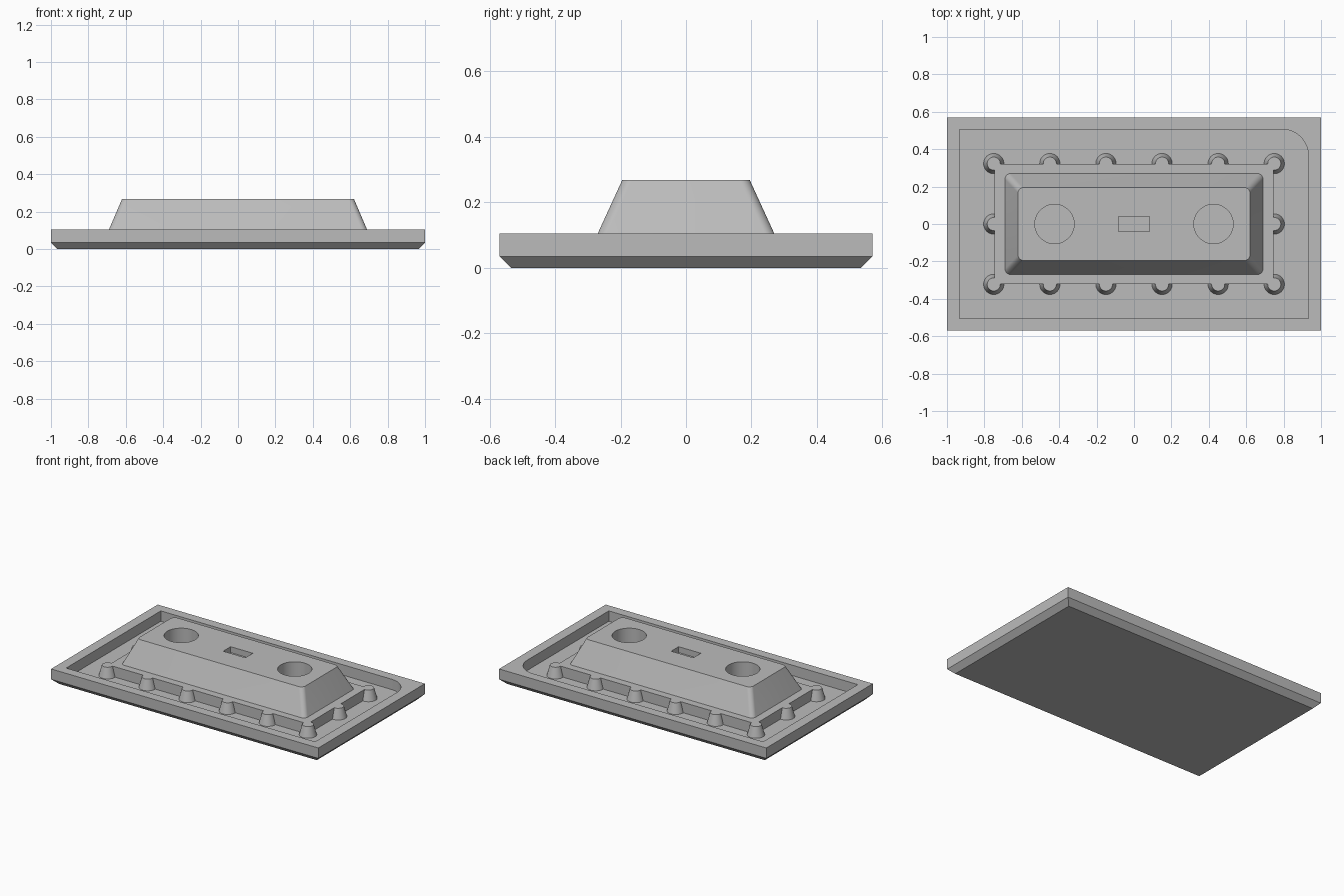
import bpy
import bmesh
from math import cos, sin, pi, radians

if "Cube" in bpy.data.objects:
    bpy.data.objects.remove(bpy.data.objects["Cube"])

grey = bpy.data.materials.new("plain_grey")
grey.use_nodes = True
grey.diffuse_color = (0.5, 0.5, 0.5, 1)
grey.node_tree.nodes["Principled BSDF"].inputs["Base Color"].default_value = (0.5, 0.5, 0.5, 1)


def outline(hx, hy, radii=(0, 0, 0, 0), steps=8):
    """Rectangle outline, corners ordered back left, back right, front right, front left."""
    points = []
    for i, (sx, sy) in enumerate([(1, 1), (-1, 1), (-1, -1), (1, -1)]):
        r = radii[i]
        cx, cy = sx * (hx - r), sy * (hy - r)
        if r == 0:
            points.append((cx, cy))
            continue
        for k in range(steps + 1):
            a = pi / 2 * (i + k / steps)
            points.append((cx + r * cos(a), cy + r * sin(a)))
    return points


def circle(r, count=40):
    return [(r * cos(2 * pi * k / count), r * sin(2 * pi * k / count)) for k in range(count)]


def loft(name, layers, x=0, y=0):
    """Closed solid through stacked (height, outline) layers."""
    bm = bmesh.new()
    rings = [[bm.verts.new((px + x, py + y, z)) for px, py in pts] for z, pts in layers]
    n = len(rings[0])
    for low, high in zip(rings, rings[1:]):
        for k in range(n):
            m = (k + 1) % n
            bm.faces.new((low[k], low[m], high[m], high[k]))
    bm.faces.new(rings[0][::-1])
    bm.faces.new(rings[-1])
    mesh = bpy.data.meshes.new(name)
    bm.to_mesh(mesh)
    bm.free()
    mesh.materials.append(grey)
    obj = bpy.data.objects.new(name, mesh)
    bpy.context.collection.objects.link(obj)
    return obj


def select(obj):
    bpy.ops.object.select_all(action="DESELECT")
    obj.select_set(True)
    bpy.context.view_layer.objects.active = obj


def combine(target, tool, operation):
    tool.hide_render = True
    mod = target.modifiers.new("combine", "BOOLEAN")
    mod.operation, mod.object, mod.solver = operation, tool, "EXACT"
    select(target)
    bpy.ops.object.modifier_apply(modifier=mod.name)
    bpy.data.objects.remove(tool)


FLOOR, RIM, TOP = 0.035, 0.105, 0.268

# Tray with chamfered underside and a recess that has one rounded corner
tray = loft("tray", [(0, outline(0.965, 0.535)),
                     (FLOOR, outline(1, 0.57)),
                     (RIM, outline(1, 0.57))])
recess = outline(0.932, 0.506, (0.14, 0, 0, 0), 16)
combine(tray, loft("recess_cutter", [(FLOOR, recess), (RIM + 0.1, recess)]), "DIFFERENCE")

# Plinth with tapered posts along its edges
plinth = loft("plinth", [(FLOOR - 0.01, outline(0.745, 0.32)), (RIM, outline(0.745, 0.32))])
spots = [(x, y) for x in (-0.75, -0.45, -0.15, 0.15, 0.45, 0.75) for y in (-0.323, 0.323)]
for x, y in spots + [(-0.75, 0), (0.75, 0)]:
    post = loft("post", [(FLOOR - 0.01, circle(0.057)), (RIM, circle(0.035))], x, y)
    combine(plinth, post, "UNION")

# Sloped block with softened corners
block = loft("sloped_block", [(RIM - 0.005, outline(0.692, 0.272, (0.03,) * 4)),
                              (TOP, outline(0.62, 0.195, (0.03,) * 4))])

# Two round wells and a shallow slot in the top
for x in (-0.425, 0.425):
    well = loft("well_cutter", [(RIM + 0.01, circle(0.105, 64)), (TOP + 0.1, circle(0.105, 64))], x)
    combine(block, well, "DIFFERENCE")
slot = outline(0.083, 0.04)
combine(block, loft("slot_cutter", [(TOP - 0.04, slot), (TOP + 0.1, slot)]), "DIFFERENCE")

for obj in (tray, plinth, block):
    select(obj)
    bpy.ops.object.shade_smooth_by_angle(angle=radians(25))
